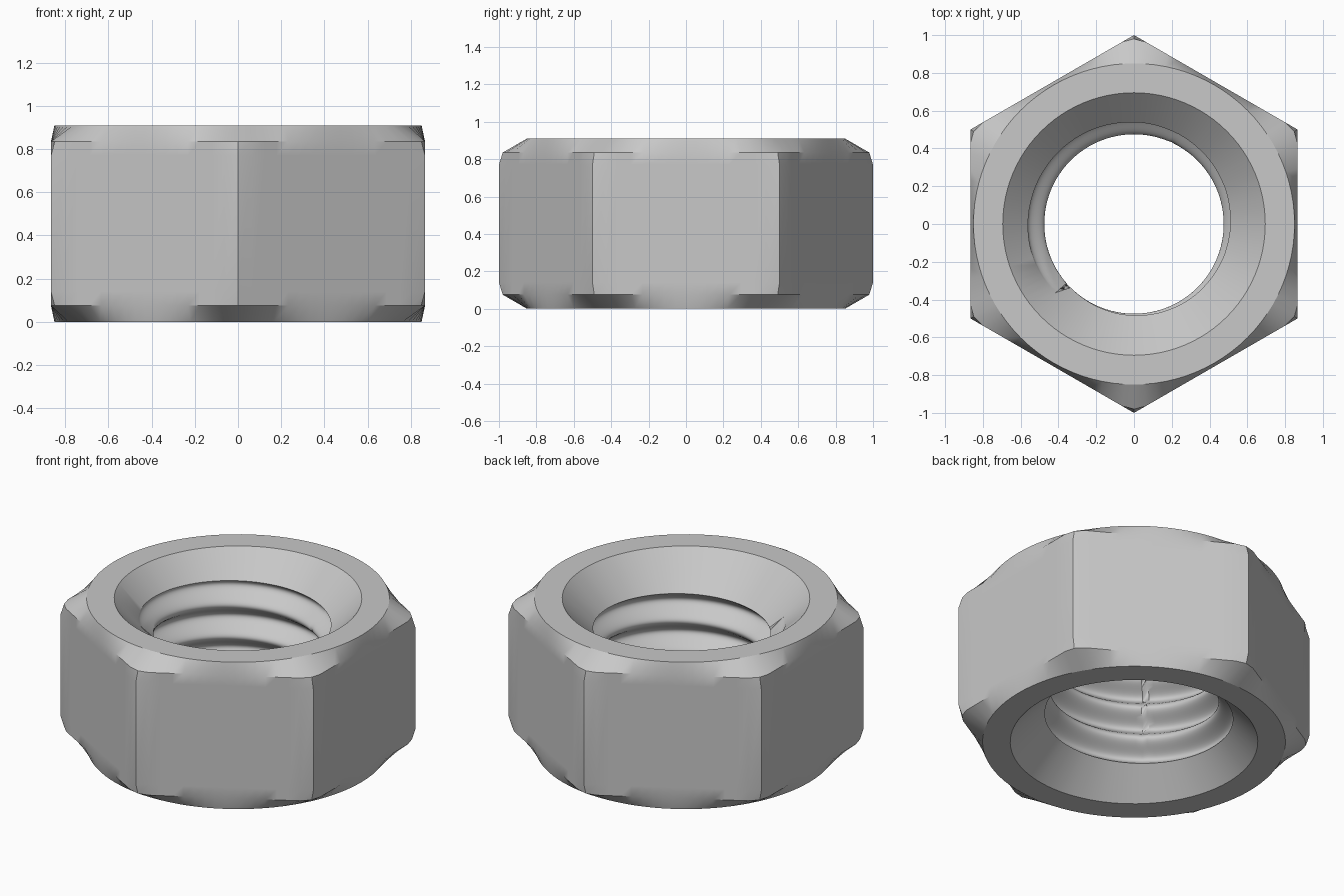
import bpy, bmesh, math

cube = bpy.data.objects.get("Cube")
if cube:
    bpy.data.objects.remove(cube, do_unlink=True)

H = 0.91            # overall height
SEG = 96            # segments around
ROWS = 72           # rows along the thread
FLAT = math.sqrt(3) / 2
PITCH = 0.195

steel = bpy.data.materials.new("steel grey")
steel.use_nodes = True
steel.diffuse_color = (0.58, 0.58, 0.58, 1)
steel.node_tree.nodes["Principled BSDF"].inputs["Base Color"].default_value = (0.58, 0.58, 0.58, 1)


def hexagon(a):
    """Radius of a hexagon with corners on the y axis."""
    off = (a + math.pi / 6) % (math.pi / 3) - math.pi / 6
    return FLAT / math.cos(off)


def thread(a, z):
    """Radius of the right-handed helical thread."""
    turn = (z - 0.645) / PITCH - (a - 0.75 * math.pi) / math.tau
    return 0.519 - 0.044 * math.cos(math.tau * turn)


def cone(z):
    """Radius of the countersinks at both ends."""
    return 0.695 - min(z, H - z)


def meet(a, z, step):
    """Height where the countersink runs into the thread."""
    while cone(z) > thread(a, z):
        z += step
    return z


bm = bmesh.new()


def ring(points):
    return [bm.verts.new(p) for p in points]


def at(a, r, z):
    return (r * math.cos(a), r * math.sin(a), z)


def bridge(lower, upper):
    for i in range(SEG):
        j = (i + 1) % SEG
        bm.faces.new((lower[i], lower[j], upper[j], upper[i]))


angles = [math.tau * i / SEG for i in range(SEG)]

# Outer wall: bevelled rim, hexagon with trimmed corners, bevelled rim
profile = [
    (lambda a: 0.85, 0),
    (lambda a: min(hexagon(a), 0.98), 0.075),
    (hexagon, 0.14),
    (hexagon, H - 0.14),
    (lambda a: min(hexagon(a), 0.98), H - 0.075),
    (lambda a: 0.85, H),
]
rings = [ring(at(a, radius(a), z) for a in angles) for radius, z in profile]

# Top countersink, threaded bore and bottom countersink
ends = [(meet(a, 0.1, 0.001), meet(a, H - 0.1, -0.001)) for a in angles]
rings.append(ring(at(a, cone(H), H) for a in angles))
for k in range(ROWS + 1):
    pts = []
    for a, (low, high) in zip(angles, ends):
        z = high + (low - high) * k / ROWS
        pts.append(at(a, max(thread(a, z), cone(z)), z))
    rings.append(ring(pts))
rings.append(ring(at(a, cone(0), 0) for a in angles))

# Join all rings and close through the flat bottom face
for lower, upper in zip(rings, rings[1:] + rings[:1]):
    bridge(lower, upper)
bmesh.ops.recalc_face_normals(bm, faces=bm.faces)

mesh = bpy.data.meshes.new("hex_nut")
bm.to_mesh(mesh)
bm.free()
mesh.materials.append(steel)
nut = bpy.data.objects.new("hex_nut", mesh)
bpy.context.collection.objects.link(nut)

bpy.ops.object.select_all(action='DESELECT')
nut.select_set(True)
bpy.context.view_layer.objects.active = nut
bpy.ops.object.shade_smooth_by_angle(angle=math.radians(30))
